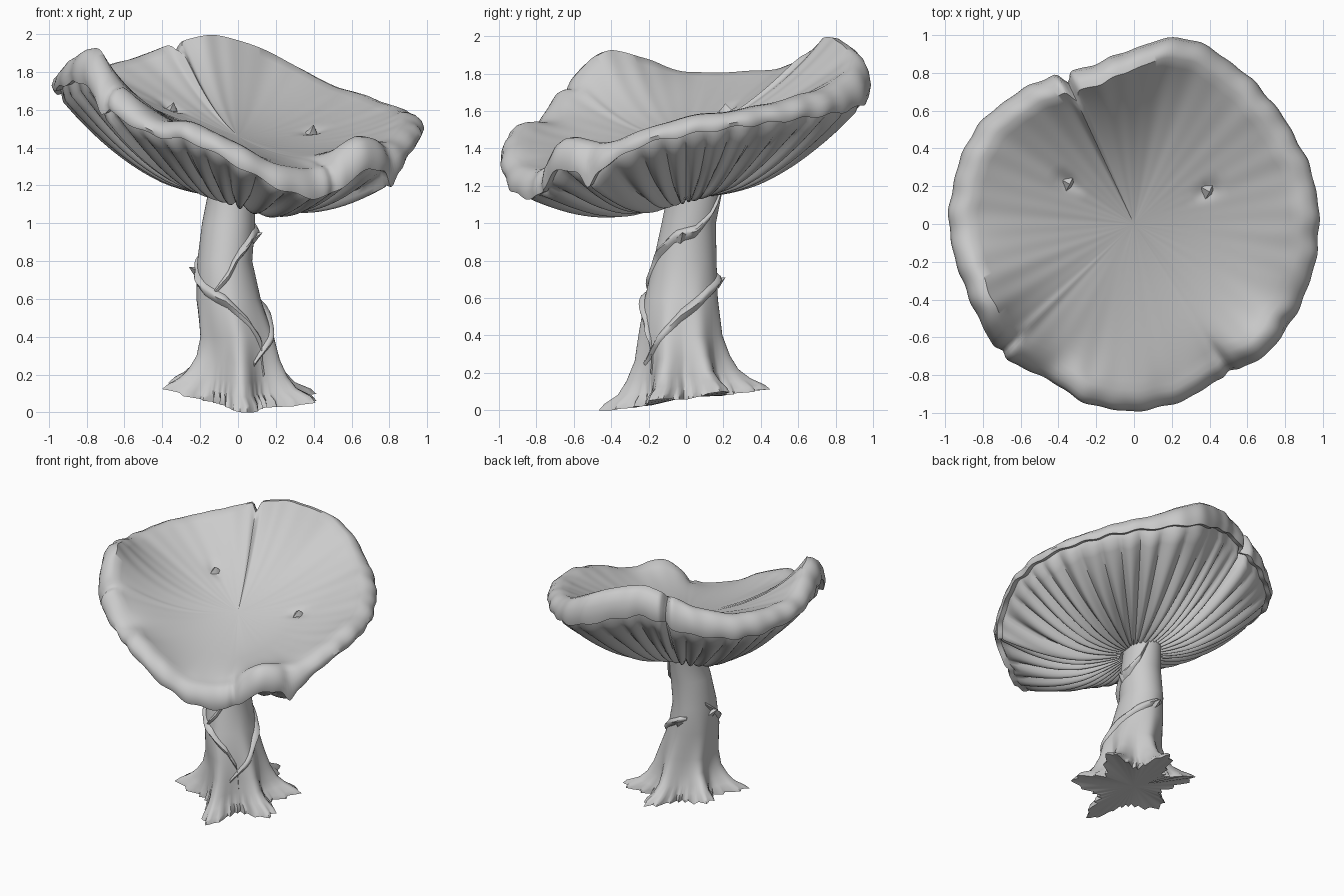
import bpy, bmesh, math, random
from mathutils import Vector

if "Cube" in bpy.data.objects:
    bpy.data.objects.remove(bpy.data.objects["Cube"])

random.seed(4)
TAU = 2 * math.pi


def spline(vals, deg):
    """Periodic Catmull-Rom over equally spaced angles."""
    n = len(vals)
    u = (deg % 360) / 360 * n
    i = int(u)
    f = u - i
    a, b, c, d = (vals[(i + k) % n] for k in (-1, 0, 1, 2))
    return b + 0.5 * f * (c - a + f * (2*a - 5*b + 4*c - d + f * (3*(b - c) + d - a)))


def bump(deg, centre, width):
    return math.exp(-(((deg - centre + 180) % 360 - 180) / width) ** 2)


def loft(name, rings, start=None, end=None, angle=40):
    """Skin closed rings, with optional end points."""
    bm = bmesh.new()
    rv = [[bm.verts.new(p) for p in r] for r in rings]
    n = len(rv[0])
    for a, b in zip(rv, rv[1:]):
        for i in range(n):
            j = (i + 1) % n
            bm.faces.new((a[i], a[j], b[j], b[i]))
    for p, r in ((start, rv[0]), (end, rv[-1])):
        if p:
            c = bm.verts.new(p)
            for i in range(n):
                bm.faces.new((c, r[i], r[(i + 1) % n]))
    bmesh.ops.recalc_face_normals(bm, faces=bm.faces)
    me = bpy.data.meshes.new(name)
    bm.to_mesh(me)
    bm.free()
    ob = bpy.data.objects.new(name, me)
    bpy.context.collection.objects.link(ob)
    bpy.ops.object.select_all(action='DESELECT')
    ob.select_set(True)
    bpy.context.view_layer.objects.active = ob
    bpy.ops.object.shade_smooth_by_angle(angle=math.radians(angle))
    return ob


# Cap rim every 15 degrees: outer radius, crest height, lip height
RIM_R = [.98, .98, .97, .98, 1.0, 1.02, .93, .87, .90, .94, .98, .98,
         .98, .96, .96, .99, .94, .98, .99, .97, .94, .98, .98, .98]
CREST = [1.57, 1.60, 1.64, 1.69, 1.75, 1.87, 1.97, 1.99, 1.93, 1.86, 1.82, 1.81,
         1.81, 1.88, 1.92, 1.74, 1.56, 1.53, 1.42, 1.31, 1.31, 1.46, 1.43, 1.50]
LIP = [1.47, 1.51, 1.54, 1.57, 1.60, 1.66, 1.75, 1.80, 1.73, 1.69, 1.67, 1.68,
       1.70, 1.73, 1.74, 1.60, 1.47, 1.43, 1.30, 1.17, 1.14, 1.28, 1.28, 1.41]
ZB, N, PLEATS, BOWL = 1.14, 360, 40, .22


def rim(i):
    """Outer radius, crest and lip height at column i, with tears and ripples."""
    th = i / N * TAU
    deg = math.degrees(th)
    tear = bump(deg, 115, 1.6) + .5 * bump(deg, 224, 2) + .4 * bump(deg, 303, 2)
    R = spline(RIM_R, deg) - .06 * tear + .003 * math.sin(23 * th) + .003 * math.sin(37 * th + 1)
    zc = spline(CREST, deg) - .05 * tear + .003 * math.sin(19 * th)
    zl = spline(LIP, deg) + .008 * math.sin(29 * th) - .09 * bump(deg, 327, 2.5) - .05 * bump(deg, 222, 2)
    return R, zc, zl


RIM = [rim(i) for i in range(N)]
# harmonics of the crest give a smooth stretched-membrane upper face
MEAN = sum(r[1] for r in RIM) / N
HARM = [(n, *(2 / N * sum((r[1] - MEAN) * fn(n * i / N * TAU) for i, r in enumerate(RIM))
              for fn in (math.cos, math.sin))) for n in range(1, 21)]


def upper_z(th, t):
    return MEAN - BOWL * (1 - t * t) + sum(
        t ** (.9 * n + .1) * (a * math.cos(n * th) + b * math.sin(n * th)) for n, a, b in HARM)


def cap_column(i):
    th = i / N * TAU
    R, zc, zl = RIM[i]
    deg = math.degrees(th)
    d = zc - zl
    rc = R - .11
    prof = []
    for k in range(1, 19):
        t = k / 18
        z = upper_z(th, t) + (zc - upper_z(th, 1)) * t ** 20
        # two small pits
        x, y = t * rc * math.cos(th), t * rc * math.sin(th)
        for px, py in ((-.35, .22), (.39, .18)):
            z -= .03 * math.exp(-((x - px) ** 2 + (y - py) ** 2) / .0018)
        prof.append((t * rc, z))
    prof += [(R - .075, zc - .03 * d), (R - .04, zc - .15 * d), (R - .012, zc - .42 * d),
             (R, zc - .75 * d), (R - .01, zl), (R - .045, zl + .01)]
    # pleated gills under the cap
    g = abs(math.sin(PLEATS / 2 * th + .8 * math.sin(3 * th) + .4 * math.sin(7 * th)))
    belly = .095 * max(0, math.cos(math.radians(deg + 50)))
    for k in range(17):
        t = .94 - .84 * k / 16
        s = math.sin(math.pi * t)
        z = ZB + (zl + .02 - ZB) * t * t - belly * s - .055 * (g - .6) * math.sqrt(s) * min(1, t * 2.5)
        prof.append((t * R, z))
    return [(r * math.cos(th), r * math.sin(th), z) for r, z in prof]


cols = [cap_column(i) for i in range(N)]
loft("mushroom_cap", list(zip(*cols)), start=(0, 0, upper_z(0, 0)), angle=50)

# Small torn points standing in the pits
for x, y, z in ((-.35, .22, 1.61), (.39, .18, 1.49)):
    base = [(x + r * math.cos(a), y + r * math.sin(a), z - .02)
            for a, r in ((k * TAU / 7, .03 + .02 * (k % 2)) for k in range(7))]
    loft("cap_wart", [base], end=(x + .01, y - .01, z + .03))

# Stem sections: height, centre x, centre y, half width x, half width y, root amount
STEM = [(.06, .01, -.01, .23, .24, .205), (.09, .01, -.01, .225, .235, .185),
        (.13, .00, -.01, .205, .225, .13), (.19, .00, -.02, .195, .215, .085),
        (.28, .00, -.02, .185, .205, .05), (.40, -.005, -.03, .185, .205, .02),
        (.60, -.05, -.025, .17, .195, 0), (.80, -.07, -.005, .145, .168, 0),
        (1.0, -.05, .015, .14, .145, 0), (1.15, -.035, .045, .125, .145, 0),
        (1.3, -.03, .05, .15, .16, 0)]
ROOTS = [-86, -22, 28, 86, 148, 203]


def stem_at(z):
    for a, b in zip(STEM, STEM[1:]):
        if z <= b[0]:
            f = max(0, (z - a[0]) / (b[0] - a[0]))
            return [p + (q - p) * f for p, q in zip(a, b)]
    return STEM[-1]


def stem_point(deg, z, out=0.0):
    _, cx, cy, rx, ry, root = stem_at(z)
    lobe = max(bump(deg, c, 16) for c in ROOTS)
    grow = root * lobe + out
    c, s = math.cos(math.radians(deg)), math.sin(math.radians(deg))
    return Vector((cx + c * (rx + grow), cy + s * (ry + grow), z))


M = 144
# ragged toes on the roots: one tooth every four columns
jags = [random.uniform(.6, 1) * (-.035, -.008, .022, -.008)[i % 4] for i in range(M)]
rings = []
for k, row in enumerate(STEM):
    w = (1, .7, .15)[k] if k < 3 else 0
    ring = []
    for i in range(M):
        p = stem_point(i / M * 360, row[0], jags[i] * w)
        # uneven ground line under the roots
        b = stem_point(i / M * 360, .06)
        tilt = (.13 * b.y - .1 * b.x + .35 * b.x * b.x) * max(0, 1 - (row[0] - .06) / .3)
        p.z = max(0 if k == 0 else .012 * k, p.z + tilt)
        ring.append(p)
    rings.append(ring)
loft("stem_with_roots", rings, start=(0, 0, .07), end=(-.03, .05, 1.3), angle=50)

# Flap-like vines wrapped around the stem: (angle, height)
VINES = {
    "upper_vine": [(-115, .63), (-85, .72), (-60, .83), (-25, .92), (15, .95), (45, 1.03), (65, 1.15)],
    "middle_vine": [(-65, .25), (-35, .36), (0, .50), (45, .62), (90, .70), (110, .72)],
    "front_vine": [(160, .82), (180, .76), (200, .70), (225, .64), (265, .58), (295, .47), (310, .36), (312, .2)],
}
for name, pts in VINES.items():
    path = []
    for (a0, z0), (a1, z1) in zip(pts, pts[1:]):
        path += [(a0 + (a1 - a0) * k / 6, z0 + (z1 - z0) * k / 6) for k in range(6)]
    path.append(pts[-1])
    sections = []
    for k, (a, z) in enumerate(path):
        w = .4 + .6 * math.sin(math.pi * k / (len(path) - 1))
        o = (.022 + .006 * math.sin(k * .6)) * w
        sections.append([stem_point(a, z + dz * w, out) for out, dz in
                         ((-.02, .05), (.004, .04), (o, .022), (o * 1.1, .008), (o * .5, -.015), (-.02, -.05))])
    loft(name, sections, start=sum(sections[0], Vector()) / 6, end=sum(sections[-1], Vector()) / 6, angle=45)

# Torn tips on the vines
for a, z in ((-12, .93), (88, .69), (178, .75)):
    base = [stem_point(a + da, z + dz, .005) for da, dz in ((-14, -.02), (0, -.04), (14, 0), (0, .02))]
    loft("vine_tip", [base], end=stem_point(a + 4, z + .02, .045))
